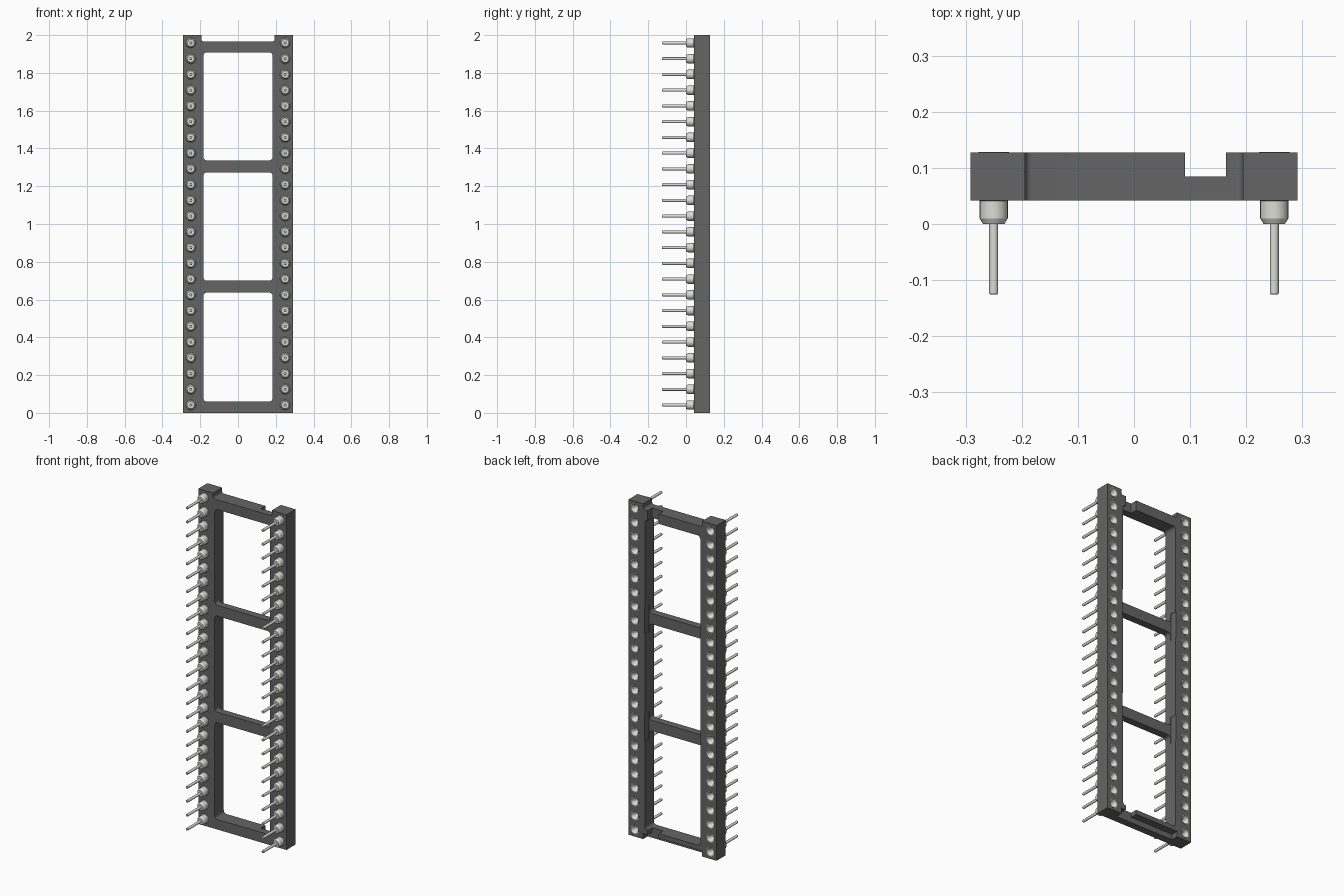
import bpy, bmesh, math

if "Cube" in bpy.data.objects:
    bpy.data.objects.remove(bpy.data.objects["Cube"])

PINS, PITCH, ROW_X = 24, 2 / 24, 0.25
FRONT, MID, BACK = 0.042, 0.085, 0.127


def material(name, rgb):
    m = bpy.data.materials.new(name)
    m.diffuse_color = (*rgb, 1)
    m.use_nodes = True
    m.node_tree.nodes["Principled BSDF"].inputs["Base Color"].default_value = m.diffuse_color
    return m


def to_object(name, bm):
    bmesh.ops.recalc_face_normals(bm, faces=bm.faces)
    me = bpy.data.meshes.new(name)
    bm.to_mesh(me)
    bm.free()
    ob = bpy.data.objects.new(name, me)
    bpy.context.collection.objects.link(ob)
    return ob


def extrude_loop(bm, pts, y0, y1):
    """Closed x/z outline extruded along y."""
    face = bm.faces.new([bm.verts.new((x, y0, z)) for x, z in pts])
    new = bmesh.ops.extrude_face_region(bm, geom=[face])["geom"]
    bmesh.ops.translate(bm, vec=(0, y1 - y0, 0),
                        verts=[v for v in new if isinstance(v, bmesh.types.BMVert)])


def prism(name, x0, x1, z0, z1, y0, y1, r=0.0):
    """Box with optional rounded corners in the x/z plane."""
    if r:
        pts = []
        for cx, cz, a in ((x1 - r, z1 - r, 0), (x0 + r, z1 - r, 90),
                          (x0 + r, z0 + r, 180), (x1 - r, z0 + r, 270)):
            for k in range(7):
                t = math.radians(a + 15 * k)
                pts.append((cx + r * math.cos(t), cz + r * math.sin(t)))
    else:
        pts = [(x0, z0), (x1, z0), (x1, z1), (x0, z1)]
    bm = bmesh.new()
    extrude_loop(bm, pts, y0, y1)
    return to_object(name, bm)


pin_spots = [(s * ROW_X, PITCH * (i + 0.5)) for s in (-1, 1) for i in range(PINS)]

# Socket frame
frame = prism("socket_frame", -0.291, 0.291, 0, 2, FRONT, BACK)
cutters = []

# Three open windows and the gap at the top end
for z0, z1 in ((0.06, 0.637), (0.70, 1.273), (1.337, 1.908)):
    cutters.append(prism("window_cutter", -0.183, 0.183, z0, z1, -0.2, 0.3, 0.018))
cutters.append(prism("top_gap_cutter", -0.194, 0.194, 1.967, 2.2, -0.2, 0.3, 0.012))

# Half-depth middle bars
for z in (0.6685, 1.305):
    cutters.append(prism("bar_recess_cutter", -0.185, 0.185, z - 0.08, z + 0.08, MID, 0.3))

# Ledge at the bottom end, orientation notch in both end bars
cutters.append(prism("ledge_cutter", -0.194, 0.194, -0.2, 0.033, MID, 0.3))
for z in (0, 1.96):
    cutters.append(prism("notch_cutter", 0.091, 0.164, z - 0.1, z + 0.12, MID, 0.3))

# Holes that take the pins
bm = bmesh.new()
for x, z in pin_spots:
    extrude_loop(bm, [(x + 0.0275 * math.cos(k * math.tau / 24),
                       z + 0.0275 * math.sin(k * math.tau / 24)) for k in range(24)],
                 -0.2, 0.3)
cutters.append(to_object("pin_hole_cutter", bm))

bpy.context.view_layer.objects.active = frame
for c in cutters:
    c.hide_render = True
    mod = frame.modifiers.new("cut", 'BOOLEAN')
    mod.operation, mod.solver, mod.object = 'DIFFERENCE', 'EXACT', c
    bpy.ops.object.modifier_apply(modifier=mod.name)
    bpy.data.objects.remove(c)
frame.data.materials.append(material("dark_plastic", (0.13, 0.13, 0.13)))

# Turned contact pin: tip, shank, chamfered collar, rim and funnel
profile = [(0, -0.126), (0.006, -0.126), (0.008, -0.123), (0.008, 0), (0.019, 0),
           (0.025, 0.01), (0.025, 0.041), (0.0275, 0.043), (0.0275, 0.128),
           (0.024, 0.128), (0.013, 0.108), (0.013, 0.06), (0, 0.06)]
bm = bmesh.new()
verts = [bm.verts.new((r, y, 0)) for r, y in profile]
edges = [bm.edges.new(p) for p in zip(verts, verts[1:])]
bmesh.ops.spin(bm, geom=verts + edges, cent=(0, 0, 0), axis=(0, 1, 0),
               angle=math.tau, steps=24, use_merge=True)
bmesh.ops.remove_doubles(bm, verts=bm.verts, dist=1e-5)
pin = to_object("contact_pin", bm)
pin.data.materials.append(material("pin_metal", (0.72, 0.72, 0.67)))

# Smooth the round parts, keep hard edges
for ob in (frame, pin):
    bpy.ops.object.select_all(action='DESELECT')
    ob.select_set(True)
    bpy.context.view_layer.objects.active = ob
    bpy.ops.object.shade_smooth_by_angle(angle=math.radians(30))

# Two rows of pins sharing one mesh
for i, (x, z) in enumerate(pin_spots):
    ob = pin if i == 0 else pin.copy()
    if i:
        bpy.context.collection.objects.link(ob)
    ob.location = (x, 0, z)
